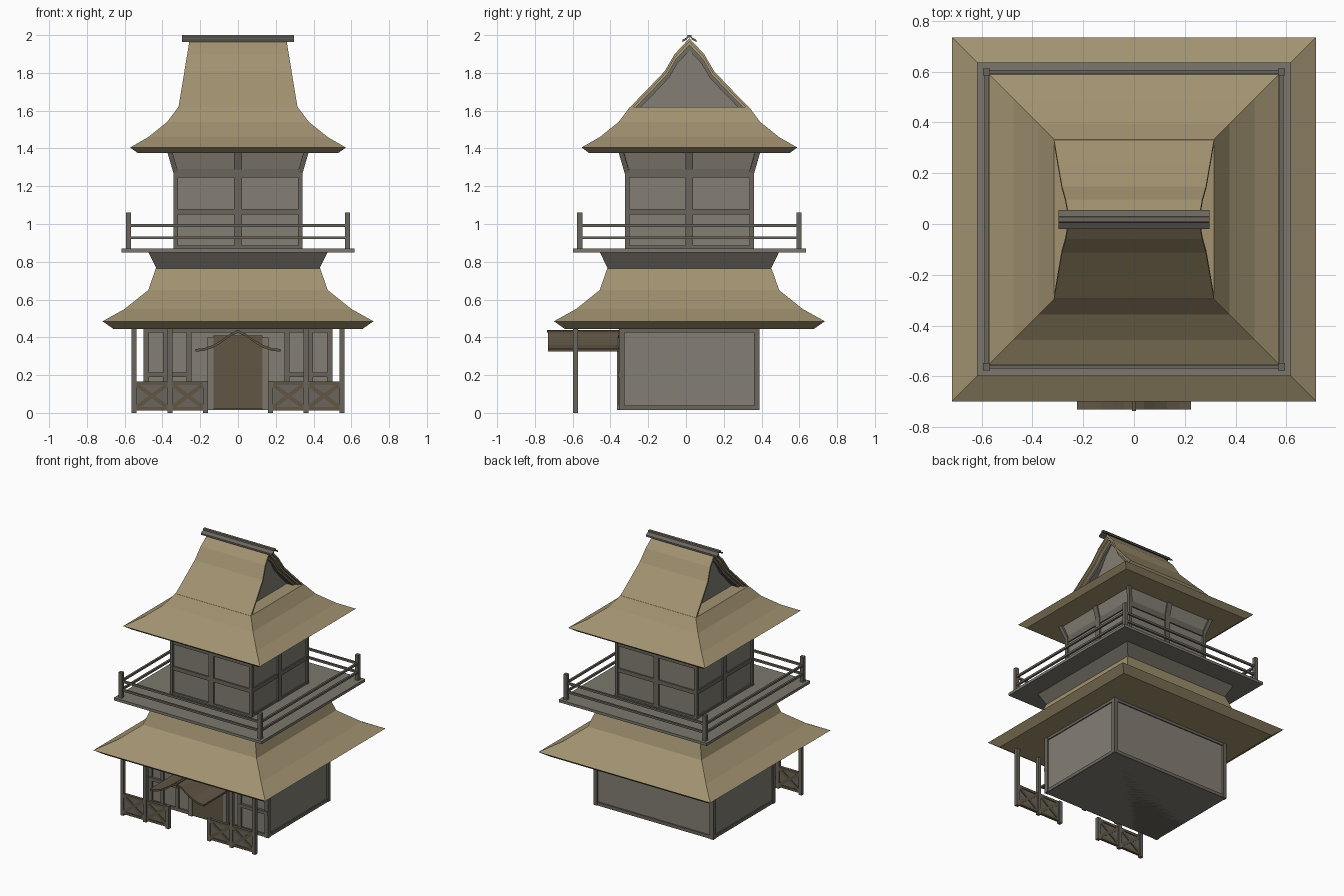
import bpy, bmesh
from mathutils import Vector

if "Cube" in bpy.data.objects:
    bpy.data.objects.remove(bpy.data.objects["Cube"])

CY = 0.018  # the square tower sits slightly behind the origin


def material(name, rgb):
    m = bpy.data.materials.new(name)
    m.diffuse_color = (*rgb, 1)
    m.use_nodes = True
    m.node_tree.nodes["Principled BSDF"].inputs["Base Color"].default_value = m.diffuse_color
    return m


THATCH = material("thatch", (0.36, 0.29, 0.165))
WALL = material("plaster", (0.23, 0.21, 0.175))
WOOD = material("grey_wood", (0.145, 0.132, 0.11))
DECK = material("deck_wood", (0.2, 0.185, 0.155))
BROWN = material("brown_wood", (0.12, 0.094, 0.06))


def make(name, verts, faces, mat):
    bm = bmesh.new()
    vs = [bm.verts.new(v) for v in verts]
    for f in faces:
        bm.faces.new([vs[i] for i in f])
    bmesh.ops.recalc_face_normals(bm, faces=bm.faces)
    me = bpy.data.meshes.new(name)
    bm.to_mesh(me)
    bm.free()
    me.materials.append(mat)
    ob = bpy.data.objects.new(name, me)
    bpy.context.collection.objects.link(ob)
    return ob


def loft(name, rings, mat, cy=CY):
    """Stack of rectangles (half x, half y, z), capped at both ends."""
    verts, faces = [], []
    for hx, hy, z in rings:
        verts += [(-hx, cy - hy, z), (hx, cy - hy, z), (hx, cy + hy, z), (-hx, cy + hy, z)]
    for k in range(len(rings) - 1):
        for i in range(4):
            j = (i + 1) % 4
            faces.append((4 * k + i, 4 * k + j, 4 * k + 4 + j, 4 * k + 4 + i))
    n = 4 * len(rings)
    faces += [(0, 1, 2, 3), (n - 4, n - 3, n - 2, n - 1)]
    return make(name, verts, faces, mat)


def square(name, rings, mat):
    return loft(name, [(h, h, z) for h, z in rings], mat)


def box(name, x0, x1, y0, y1, z0, z1, mat):
    ob = loft(name, [((x1 - x0) / 2, (y1 - y0) / 2, z) for z in (z0, z1)], mat, (y0 + y1) / 2)
    ob.location.x = (x0 + x1) / 2
    return ob


def bar(name, a, b, w, d, mat):
    """Bar from a to b: w wide across, d deep."""
    a, b = Vector(a), Vector(b)
    t = (b - a).normalized()
    ref = Vector((0, 1, 0)) if abs(t.y) < 0.7 else Vector((1, 0, 0))
    u = t.cross(ref).normalized() * w / 2
    v = t.cross(u).normalized() * d / 2
    verts = [p + s for p in (a, b) for s in (-u - v, u - v, u + v, -u + v)]
    return make(name, verts, [(0, 1, 2, 3), (4, 5, 6, 7)] +
                [(i, (i + 1) % 4, 4 + (i + 1) % 4, 4 + i) for i in range(4)], mat)


def strip(name, outer, inner, place, mat):
    """Thick bent sheet; place(u, v, end) maps the section to 3D at end -1 or 1."""
    n = len(outer)
    verts = [place(u, v, e) for e in (-1, 1) for u, v in outer + inner]
    o, i, O, I = 0, n, 2 * n, 3 * n
    faces = []
    for k in range(n - 1):
        for p, q in ((o, O), (i, I), (o, i), (O, I)):
            faces.append((p + k, p + k + 1, q + k + 1, q + k))
    for k in (0, n - 1):
        faces.append((o + k, O + k, I + k, i + k))
    return make(name, verts, faces, mat)


def mirrored(pts):
    """Half profile from the outside to the middle, completed on the other side."""
    return pts + [(-u, v) for u, v in reversed(pts[:-1])]


# Lower storey
HX, F, B = 0.5, -0.355, 0.389
box("lower_walls", -HX + .012, HX - .012, F + .012, B - .012, 0.015, 0.45, WALL)
for x in (-HX, HX - .03):
    for y in (F, B - .03):
        box("lower_corner_post", x, x + .03, y, y + .03, 0.015, 0.45, WOOD)
for z0, z1 in ((0.015, 0.04), (0.425, 0.45)):
    box("lower_beam_ring", -HX + .004, HX - .004, F + .004, B - .004, z0, z1, WOOD)

# Front windows, door frame and door
for s in (-1, 1):
    for x in (0.385, 0.26):
        box("window_post", s * x - .013, s * x + .013, F - .002, F + .02, 0.04, 0.43, WOOD)
    box("window_sill", s * .38 - .12, s * .38 + .12, F - .006, F + .02, 0.19, 0.215, WOOD)
    box("door_jamb", s * .145 - .016, s * .145 + .016, F - .01, F + .02, 0.015, 0.4, DECK)
box("door", -.13, .13, F - .004, F + .02, 0.02, 0.41, BROWN)

# Curved entrance canopy
top = mirrored([(-.225, .338), (-.18, .343), (-.13, .36), (-.08, .39), (-.04, .42), (0, .437)])
low = [(u, v - .014) for u, v in top]
strip("entrance_canopy", top, low, lambda u, v, e: (u, -.73 if e < 0 else F, v), BROWN)
box("canopy_ridge", -.008, .008, -.737, F, .425, .44, BROWN)

# Veranda posts and crossed railing panels
VY = -.586
for s in (-1, 1):
    for x, h in ((.55, .45), (.36, .45), (.172, .17)):
        box("veranda_post", s * x - .013, s * x + .013, VY - .013, VY + .013, 0, h, WOOD)
    for x0, x1 in ((.185, .347), (.373, .537)):
        a, b = sorted((s * x0, s * x1))
        box("railing_panel", a, b, VY - .004, VY + .004, .015, .165, WOOD)
        for z in (.02, .155):
            box("railing_rail", a, b, VY - .01, VY + .01, z - .008, z + .01, BROWN)
        bar("railing_cross", (a, VY, .03), (b, VY, .15), .022, .02, BROWN)
        bar("railing_cross", (a, VY, .15), (b, VY, .03), .022, .02, BROWN)

# Lower skirt roof
square("lower_roof", [(.66, .445), (.717, .485), (.60, .55), (.475, .65), (.435, .765)], THATCH)

# Balcony support, deck and railing
square("balcony_support", [(.43, .76), (.475, .852)], WOOD)
square("balcony_deck", [(.617, .85), (.617, .87)], DECK)
R = .58
for x in (-R, R):
    for y in (CY - R, CY + R):
        box("balcony_post", x - .014, x + .014, y - .014, y + .014, .87, 1.06, WOOD)
for z in (.927, .992):
    for s in (-1, 1):
        bar("balcony_rail", (-R, CY + s * R, z), (R, CY + s * R, z), .015, .015, WOOD)
        bar("balcony_rail", (s * R, CY - R, z), (s * R, CY + R, z), .015, .015, WOOD)

# Upper storey with flared top and timber frame
square("upper_walls", [(.328, .865), (.328, 1.27), (.358, 1.385)], WALL)
for z0, z1 in ((.87, .885), (1.05, 1.08), (1.245, 1.29)):
    square("upper_beam_ring", [(.337, z0), (.337, z1)], WOOD)
for sx in (-1, 1):
    for sy in (-1, 1):
        x, y = sx * .33, CY + sy * .33
        box("upper_corner_post", x - .012, x + .012, y - .012, y + .012, .87, 1.29, WOOD)
        bar("flared_corner_post", (x, y, 1.275), (sx * .362, CY + sy * .362, 1.385), .026, .026, WOOD)
for dx, dy in ((0, -1), (0, 1), (-1, 0), (1, 0)):
    x, y = dx * .329, CY + dy * .329
    wx, wy = (.02, .011) if dy else (.011, .02)
    box("upper_middle_post", x - wx, x + wx, y - wy, y + wy, .87, 1.29, WOOD)
    w, d = (.04, .018) if dy else (.018, .04)
    bar("flared_middle_post", (x, y, 1.28), (dx * .36, CY + dy * .36, 1.385), w, d, WOOD)

# Upper roof: hipped skirt
square("upper_hip_roof", [(.53, 1.375), (.571, 1.405), (.475, 1.46), (.375, 1.54), (.315, 1.62)], THATCH)

# Upper roof: gabled crown with stepped gable edges
ZB, RISE = 1.618, .365
crown = mirrored([(-.315, ZB), (-.225, 1.71), (-.13, 1.81), (-.078, 1.9), (0, ZB + RISE)])


def scaled(k):
    return [(u * k, ZB + (v - ZB) * k) for u, v in crown]


def gable_place(inset):
    return lambda u, v, e: (e * (.315 - .06 * (v - ZB) / RISE - inset), CY + u, v)


strip("gable_roof", scaled(1), scaled(.95), gable_place(0), THATCH)
strip("gable_inner_roof", scaled(.95), scaled(.9), gable_place(.02), THATCH)
strip("gable_trim", scaled(.9), scaled(.82), gable_place(.045), WOOD)
tri = [(-.285, ZB), (0, 1.93), (.285, ZB)]
make("gable_wall", [(e * .215, CY + u, v) for e in (-1, 1) for u, v in tri],
     [(0, 1, 2), (3, 4, 5), (0, 1, 4, 3), (1, 2, 5, 4), (2, 0, 3, 5)], WALL)

# Ridge cap
cap = mirrored([(-.037, 1.975), (-.012, 1.989), (-.01, 2.0), (0, 2.0)])
strip("ridge_cap", cap, [(u, v - .012) for u, v in cap], lambda u, v, e: (e * .297, CY + u, v), WOOD)
